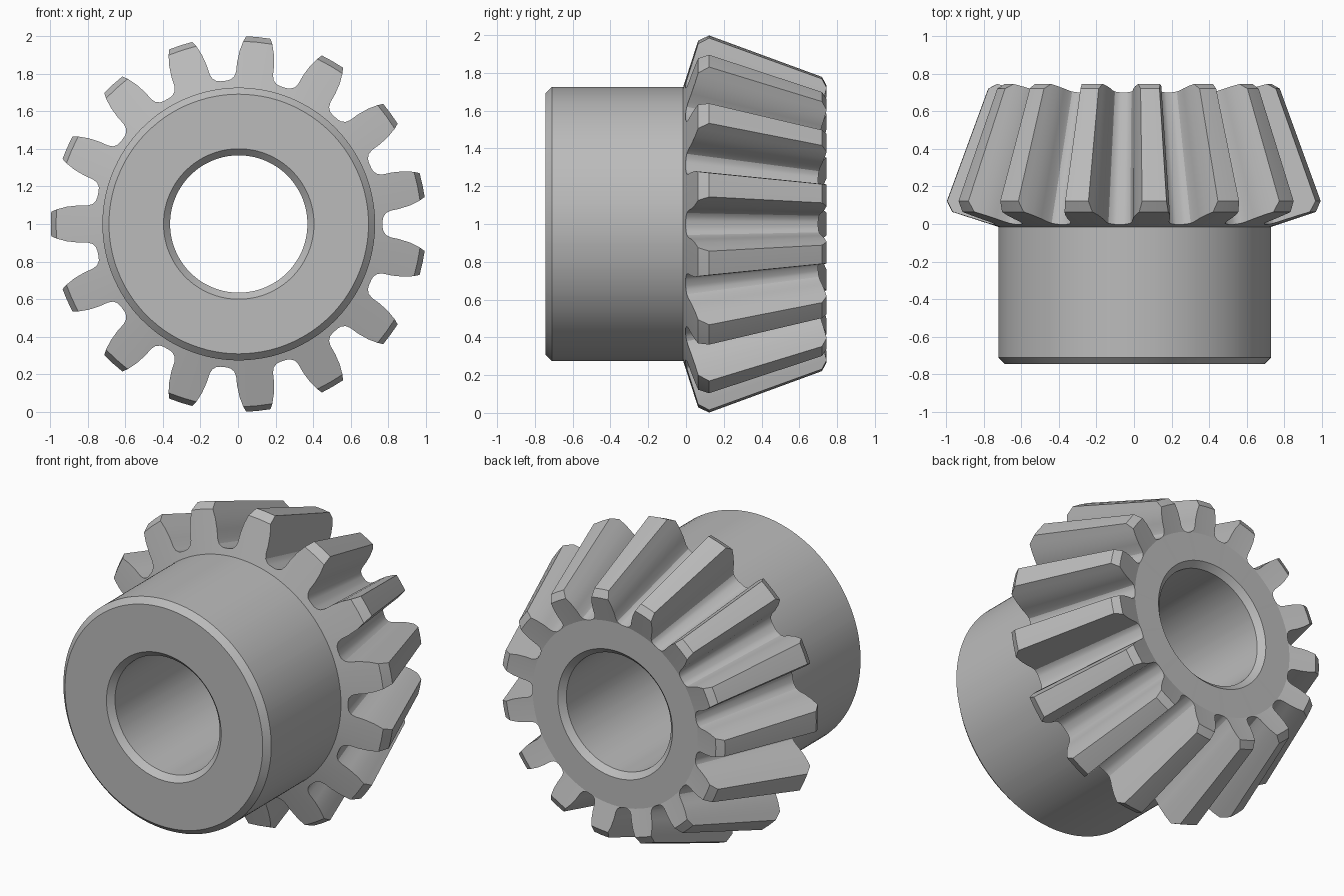
import bpy, bmesh
from math import cos, sin, pi, radians

cube = bpy.data.objects.get("Cube")
if cube:
    bpy.data.objects.remove(cube, do_unlink=True)

TEETH = 15
APEX = 2.84               # where all tooth lines meet on the axis
FRONT = (-0.015, 0.725, 3.1)   # y, radius, slope of the large tooth end
BACK = (0.70, 0.576, 3.53)     # same for the small tooth end
CORNER = 0.35             # steepness of the line where the tip chamfer starts

# Half tooth: angle from tooth centre, steepness of the line to the apex
half = [(0.0, 0.3676), (0.065, 0.3676), (0.08, CORNER), (0.1, 0.3294),
        (0.115, 0.3058), (0.122, 0.2864), (0.135, 0.2768), (0.16, 0.271),
        (0.187, 0.2692), (pi / TEETH, 0.2692)]
tooth = [(-a, k) for a, k in half[:0:-1]] + half[:-1]
profile = [(pi + i * 2 * pi / TEETH + a, k) for i in range(TEETH) for a, k in tooth]


def on_end(k, end):
    """Point (y, radius) where an apex line meets a tooth end cone."""
    y0, r0, slope = end
    y = (k * APEX - r0 + slope * y0) / (slope + k)
    return y, k * (APEX - y)


def on_tip(k, end, shift):
    """Start of the tooth surface, moved along the axis on the chamfered tip."""
    if k <= CORNER:
        return on_end(k, end)
    y = on_end(CORNER, end)[0] + shift
    return y, k * (APEX - y)


def circle(y, r):
    return [(y, r)] * len(profile)


# Rings around the axis, from the front of the bore outside to the back
rings = [
    circle(-0.71, 0.365), circle(-0.745, 0.40),
    circle(-0.745, 0.69), circle(-0.71, 0.725),
    circle(FRONT[0], FRONT[1]),
    [on_end(min(k, CORNER), FRONT) for a, k in profile],
    [on_tip(k, FRONT, 0.058) for a, k in profile],
    [on_tip(k, BACK, -0.025) for a, k in profile],
    [on_end(min(k, CORNER), BACK) for a, k in profile],
    circle(BACK[0], BACK[1]),
    circle(0.70, 0.40), circle(0.665, 0.365),
]

bm = bmesh.new()
verts = [[bm.verts.new((r * cos(a) + 0.004, y, 1 + r * sin(a)))
          for (a, k), (y, r) in zip(profile, ring)] for ring in rings]
n = len(profile)
for j, ring in enumerate(verts):
    after = verts[(j + 1) % len(verts)]
    for i in range(n):
        bm.faces.new((ring[i], ring[(i + 1) % n], after[(i + 1) % n], after[i]))

# Keep the edge between tooth ends and the flat back crisp
for i in range(n):
    bm.edges.get((verts[9][i], verts[9][(i + 1) % n])).smooth = False
bmesh.ops.remove_doubles(bm, verts=bm.verts[:], dist=0.0005)
bmesh.ops.recalc_face_normals(bm, faces=bm.faces[:])

mesh = bpy.data.meshes.new("bevel_gear")
bm.to_mesh(mesh)
bm.free()
gear = bpy.data.objects.new("bevel_gear", mesh)
bpy.context.collection.objects.link(gear)

# Plain steel grey
steel = bpy.data.materials.new("steel_grey")
steel.use_nodes = True
color = (0.5, 0.5, 0.5, 1)
steel.diffuse_color = color
steel.node_tree.nodes["Principled BSDF"].inputs["Base Color"].default_value = color
mesh.materials.append(steel)

bpy.ops.object.select_all(action="DESELECT")
gear.select_set(True)
bpy.context.view_layer.objects.active = gear
bpy.ops.object.shade_smooth_by_angle(angle=radians(28))
